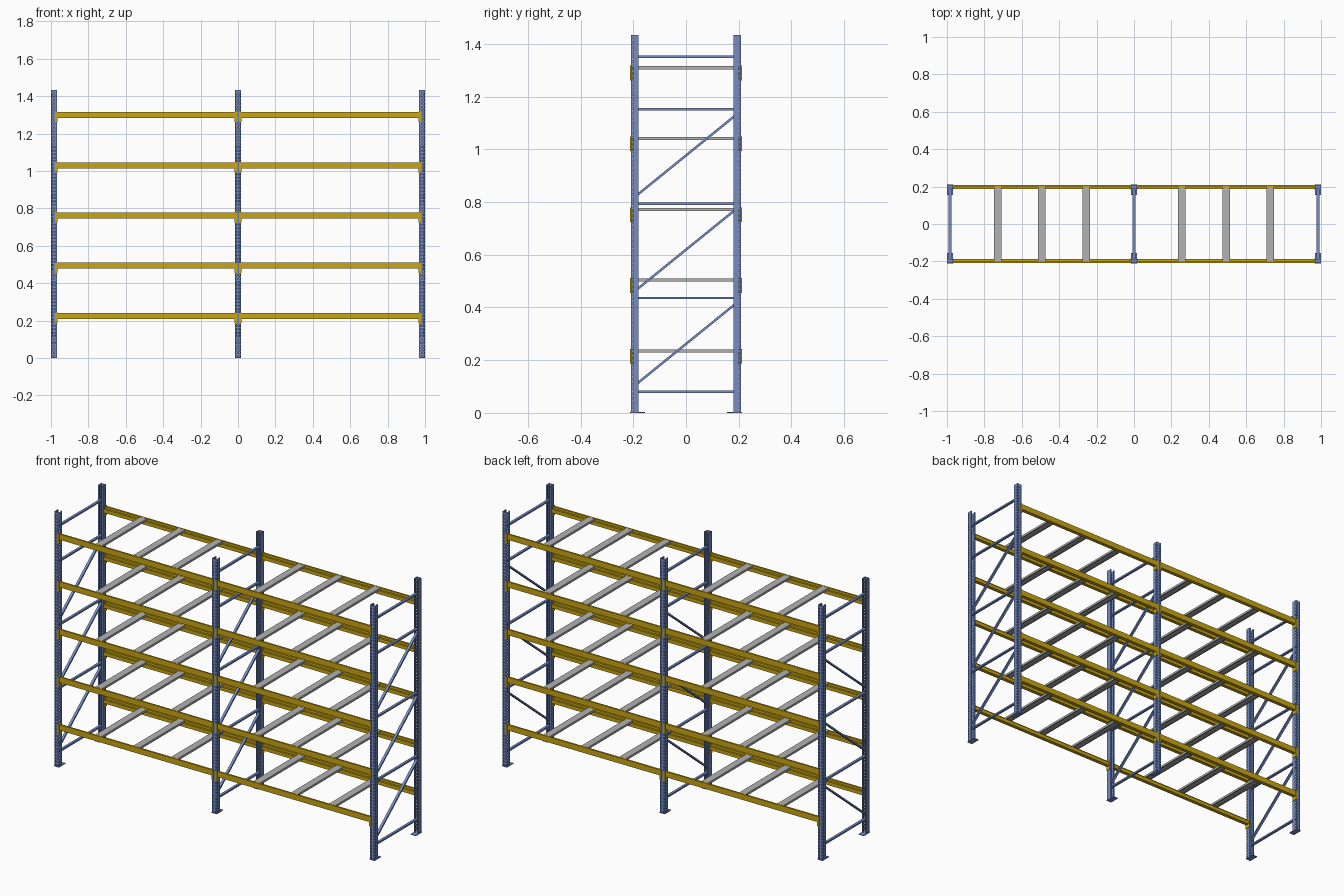
import bpy, bmesh
from mathutils import Vector

if "Cube" in bpy.data.objects:
    bpy.data.objects.remove(bpy.data.objects["Cube"])


def material(name, rgb):
    m = bpy.data.materials.new(name)
    m.diffuse_color = (*rgb, 1)
    m.use_nodes = True
    m.node_tree.nodes["Principled BSDF"].inputs["Base Color"].default_value = m.diffuse_color
    return m


BLUE = material("upright_blue", (0.18, 0.27, 0.56))
YELLOW = material("beam_yellow", (0.59, 0.38, 0.006))
GREY = material("bare_steel_grey", (0.45, 0.45, 0.45))

FRAME_X = (-0.984, 0.0, 0.984)
LEVELS = [0.241 + 0.2685 * i for i in range(5)]
HEIGHT, OUTER_Y, HALF_W, DEPTH = 1.434, 0.209, 0.015, 0.028
X, Y, Z = Vector((1, 0, 0)), Vector((0, 1, 0)), Vector((0, 0, 1))


def add_object(name, bm, mat):
    bmesh.ops.recalc_face_normals(bm, faces=bm.faces)
    mesh = bpy.data.meshes.new(name)
    bm.to_mesh(mesh)
    bm.free()
    mesh.materials.append(mat)
    ob = bpy.data.objects.new(name, mesh)
    bpy.context.collection.objects.link(ob)
    return ob


def prism(name, profile, start, end, u, v, mat):
    """Closed 2D profile in the (u, v) plane, extruded from start to end."""
    bm = bmesh.new()
    rings = [[bm.verts.new(Vector(p) + u * a + v * b) for a, b in profile]
             for p in (start, end)]
    n = len(profile)
    for i in range(n):
        j = (i + 1) % n
        bm.faces.new((rings[0][i], rings[0][j], rings[1][j], rings[1][i]))
    for r in rings:
        bm.faces.new(r)
    return add_object(name, bm, mat)


def rect(a0, a1, b0, b1):
    return [(a0, b0), (a1, b0), (a1, b1), (a0, b1)]


def box(name, x, y, z, mat):
    return prism(name, rect(*sorted(x), *sorted(y)), (0, 0, z[0]), (0, 0, z[1]), X, Y, mat)


# Perforated upright: lipped open channel with rows of slots in front and sides
def upright_mesh():
    half = [(0.0055, 0), (0.0095, 0), (HALF_W, 0), (HALF_W, 0.006),
            (HALF_W, 0.010), (HALF_W, DEPTH), (0.007, DEPTH)]
    profile = [(-x, y) for x, y in reversed(half)] + half
    n = len(half)
    slots = {n, n + 3, n - 2, n - 5}
    pitch, zs = 0.018, [0.0]
    rows = int(HEIGHT / pitch)
    for k in range(rows):
        zs += [k * pitch + 0.006, k * pitch + 0.014]
    zs.append(HEIGHT)
    bm = bmesh.new()
    grid = [[bm.verts.new((x, y, z)) for x, y in profile] for z in zs]
    for r in range(len(zs) - 1):
        for c in range(len(profile) - 1):
            if r % 2 and c in slots:
                continue
            bm.faces.new((grid[r][c], grid[r][c + 1], grid[r + 1][c + 1], grid[r + 1][c]))
    mesh = bpy.data.meshes.new("upright")
    bm.to_mesh(mesh)
    bm.free()
    mesh.materials.append(BLUE)
    return mesh


up_mesh = upright_mesh()
for x in FRAME_X:
    for s in (-1, 1):
        up = bpy.data.objects.new("upright", up_mesh)
        bpy.context.collection.objects.link(up)
        up.location = (x, s * OUTER_Y, 0)
        up.rotation_euler.z = 3.14159265 if s > 0 else 0
        wall = up.modifiers.new("wall", "SOLIDIFY")
        wall.thickness, wall.offset = 0.0025, -1
        # Foot plate reaching inward
        box("foot_plate", (x - 0.016, x + 0.016), (s * 0.212, s * 0.155), (0, 0.004), BLUE)

    # Horizontal and diagonal frame braces
    for z in (0.08, 0.436, 0.793, 1.152, 1.351):
        prism("horizontal_brace", rect(-0.007, 0.007, -0.0045, 0.0045),
              (x, -0.19, z), (x, 0.19, z), X, Z, BLUE)
    for i in range(3):
        a = Vector((x, -0.187, 0.110 + 0.3575 * i))
        b = Vector((x, 0.187, 0.413 + 0.3575 * i))
        prism("diagonal_brace", rect(-0.007, 0.007, -0.0045, 0.0045),
              a, b, X, (b - a).normalized().cross(X), BLUE)

# Step beam section: inner ledge sits lower than the outer top
BEAM = [(0.188, -0.032), (0.209, -0.032), (0.209, 0), (0.199, 0),
        (0.199, -0.012), (0.188, -0.012)]
# Deck support section: channel open below with small return lips
W, H, T, L = 0.020, 0.012, 0.002, 0.008
BAR = [(-W, 0), (-W, -H), (-W + L, -H), (-W + L, -H + T), (-W + T, -H + T), (-W + T, -T)]
BAR = BAR + [(-a, b) for a, b in reversed(BAR)]

for x0, x1 in zip(FRAME_X, FRAME_X[1:]):
    left, right = x0 + HALF_W, x1 - HALF_W
    for z in LEVELS:
        for s in (-1, 1):
            prism("beam", BEAM, (left, 0, z), (right, 0, z), Y * s, Z, YELLOW)
            # Angle connector: end plate plus a wing over the upright face
            for edge, d in ((left, 1), (right, -1)):
                box("connector_end_plate", (edge, edge + d * 0.003),
                    (s * 0.185, s * 0.212), (z - 0.054, z + 0.002), YELLOW)
                box("connector_face_plate", (edge + d * 0.003, edge - d * 0.009),
                    (s * OUTER_Y, s * 0.212), (z - 0.054, z + 0.002), YELLOW)
        # Deck supports between front and back beams
        mid = (x0 + x1) / 2
        for off in (-0.236, 0, 0.236):
            prism("deck_support", BAR, (mid + off, -0.198, z), (mid + off, 0.198, z), X, Z, GREY)
